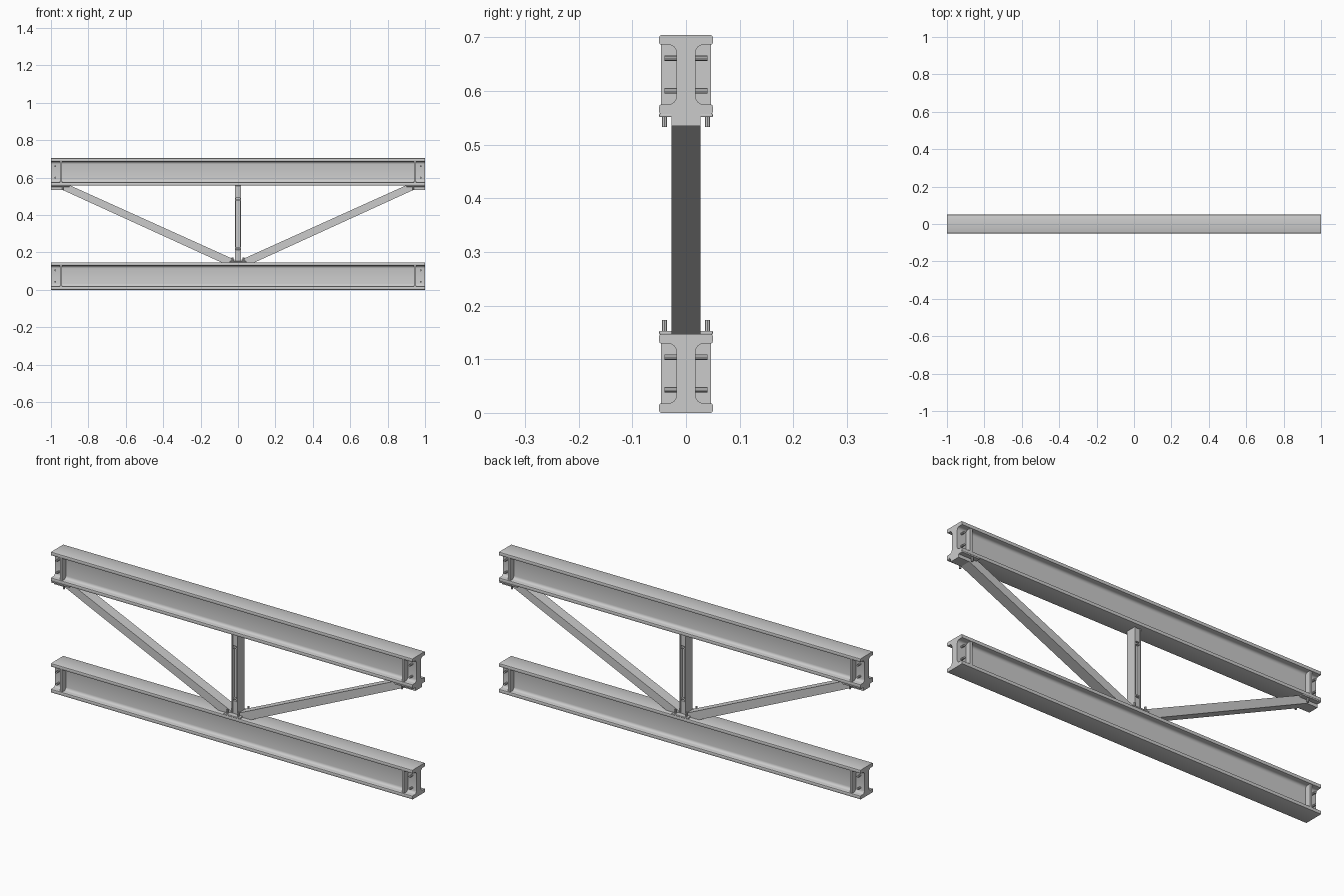
import bpy, bmesh, math
from mathutils import Vector

if "Cube" in bpy.data.objects:
    bpy.data.objects.remove(bpy.data.objects["Cube"])


def prism(name, pts, axis, lo, hi, bevel=0.0):
    """Extrude a closed 2D profile along x (pts = y,z), y (pts = x,z) or z (pts = x,y)."""
    def place(p, t):
        return {'x': (t, p[0], p[1]), 'y': (p[0], t, p[1]), 'z': (p[0], p[1], t)}[axis]
    bm = bmesh.new()
    a = [bm.verts.new(place(p, lo)) for p in pts]
    b = [bm.verts.new(place(p, hi)) for p in pts]
    n = len(pts)
    bm.faces.new(a)
    bm.faces.new(b[::-1])
    for i in range(n):
        bm.faces.new((a[i], b[i], b[(i + 1) % n], a[(i + 1) % n]))
    bmesh.ops.recalc_face_normals(bm, faces=bm.faces)
    me = bpy.data.meshes.new(name)
    bm.to_mesh(me)
    bm.free()
    ob = bpy.data.objects.new(name, me)
    bpy.context.collection.objects.link(ob)
    if bevel:
        m = ob.modifiers.new("bevel", 'BEVEL')
        m.width, m.segments = bevel, 2
    return ob


def box(name, x0, x1, y0, y1, z0, z1, bevel=0.0):
    return prism(name, [(x0, y0), (x1, y0), (x1, y1), (x0, y1)], 'z', z0, z1, bevel)


def bolt(name, start, end, r=0.005):
    s, e = Vector(start), Vector(end)
    bpy.ops.mesh.primitive_cylinder_add(vertices=8, radius=r, depth=(e - s).length,
                                        location=(s + e) / 2)
    ob = bpy.context.object
    ob.name = name
    ob.rotation_euler = (e - s).to_track_quat('Z', 'Y').to_euler()
    bpy.ops.object.shade_smooth_by_angle(angle=math.radians(30))


def arc(cy, cz, r, a0, a1, n=4):
    return [(cy + r * math.cos(math.radians(a0 + (a1 - a0) * i / n)),
             cz + r * math.sin(math.radians(a0 + (a1 - a0) * i / n))) for i in range(n + 1)]


H = 0.147       # beam height
W = 0.05        # half flange width
WEB = 0.018     # half web thickness


def i_beam(name, z):
    # quarter profile with rounded flange tips and filleted web, mirrored round
    h = H / 2
    q = [(WEB, 0.0)] + arc(WEB + 0.014, h - 0.032, 0.014, 180, 90)
    q += arc(W - 0.004, h - 0.014, 0.004, -90, 0, 2)
    q += arc(W - 0.004, h - 0.004, 0.004, 0, 90, 2)
    right = [(y, -c) for y, c in q[:0:-1]] + q
    prof = right + [(-y, -c) for y, c in right]
    ob = prism(name, [(y, c + z + h) for y, c in prof], 'x', -1, 1)
    bpy.context.view_layer.objects.active = ob
    ob.select_set(True)
    bpy.ops.object.shade_smooth_by_angle(angle=math.radians(35))
    ob.select_set(False)
    # end stiffener ribs and web bolts
    for sx in (-1, 1):
        for sy in (-1, 1):
            xs = sorted((sx * 0.94, sx * 0.952))
            ys = sorted((sy * 0.012, sy * 0.047))
            box(name + "_rib", *xs, *ys, z + 0.012, z + H - 0.012)
            for bz in (0.043, 0.104):
                bolt(name + "_web_bolt", (sx * 0.977, sy * 0.015, z + bz),
                     (sx * 0.977, sy * 0.04, z + bz))


# chords
Z1, Z2 = H, 0.557
i_beam("lower_beam", 0.0)
i_beam("upper_beam", Z2)

# central H-section post
for sx in (-1, 1):
    xs = sorted((sx * 0.011, sx * 0.017))
    box("post_flange", *xs, -0.027, 0.027, Z1, Z2)
box("post_web", -0.012, 0.012, -0.012, 0.012, Z1, Z2)
for sy in (-1, 1):
    ys = sorted((sy * 0.01, sy * 0.025))
    for z0, z1 in ((Z1, 0.215), (0.49, Z2)):
        box("post_end_cleat", -0.0115, 0.0115, *ys, z0, z1, 0.003)
    for bz in (0.225, 0.48):
        box("post_stiffener", -0.0115, 0.0115, *ys, bz - 0.003, bz + 0.003)

# base plate under the post and diagonals
box("lower_joint_plate", -0.045, 0.045, -W, W, Z1 - 0.001, Z1 + 0.006, 0.002)

for sx in (-1, 1):
    # diagonal brace, ends trimmed flat
    prof = [(0.09, Z1), (0.02, Z1), (0.02, 0.162), (0.895, Z2), (0.94, Z2), (0.94, 0.535)]
    prism("diagonal_brace", [(sx * x, z) for x, z in prof], 'y', -0.027, 0.027)
    # upper joint plate, end block and bolts
    xs = sorted((sx * 0.90, sx * 1.0))
    box("upper_joint_plate", *xs, -W, W, Z2 - 0.006, Z2 + 0.001, 0.002)
    xs = sorted((sx * 0.93, sx * 1.0))
    box("upper_end_block", *xs, -0.027, 0.027, 0.535, Z2)
    for sy in (-1, 1):
        bolt("upper_joint_bolt", (sx * 0.935, sy * 0.04, 0.533), (sx * 0.935, sy * 0.04, Z2))
        bolt("lower_joint_bolt", (sx * 0.03, sy * 0.04, Z1), (sx * 0.03, sy * 0.04, 0.173))
